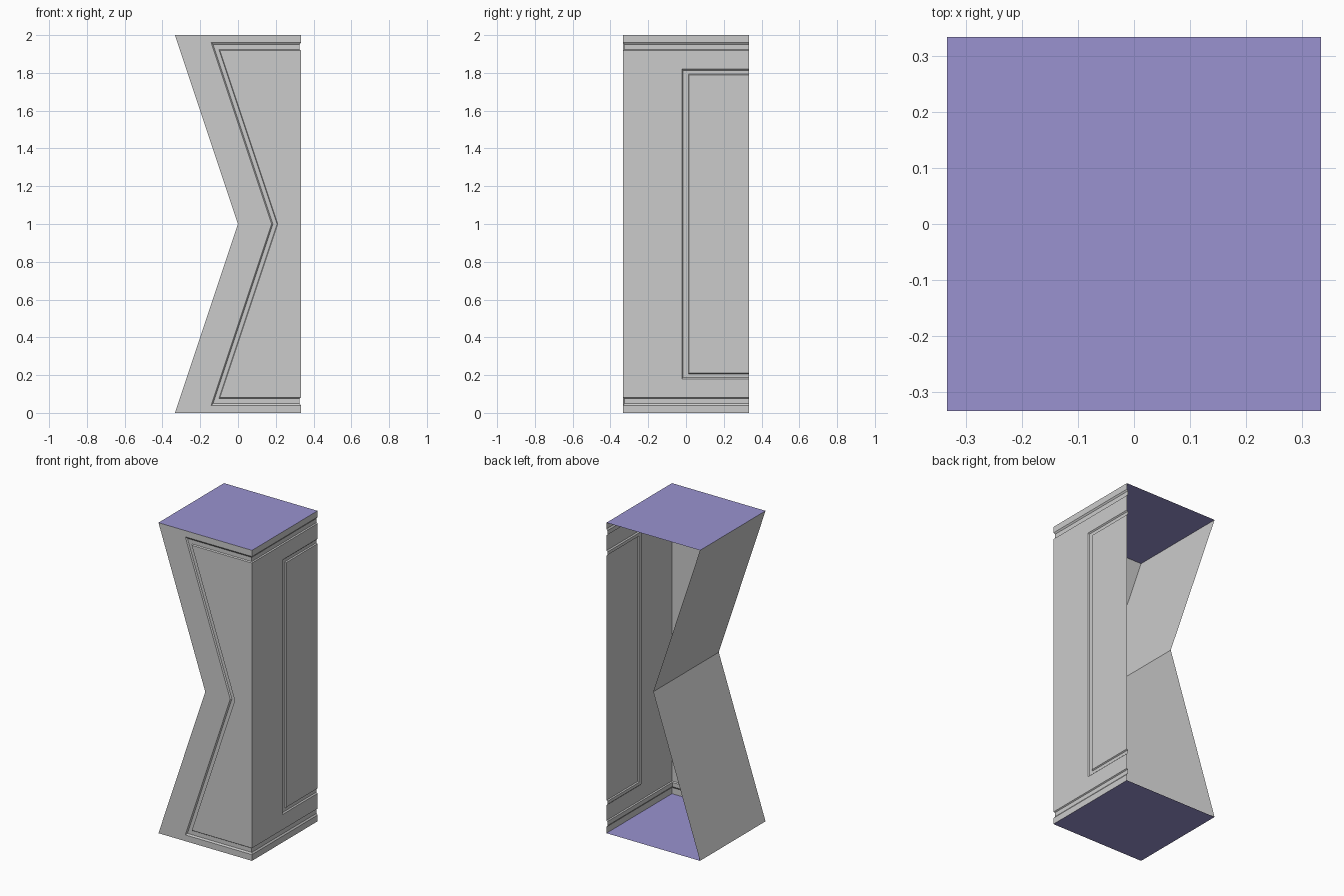
import bpy, bmesh
from mathutils import Vector

if "Cube" in bpy.data.objects:
    bpy.data.objects.remove(bpy.data.objects["Cube"])

R = 1 / 3      # half width
D = 0.007      # groove depth


def build(name, polys, outward, colour=None):
    """Make an open sheet from polygons, every face turned towards outward."""
    bm = bmesh.new()
    for poly in polys:
        bm.faces.new([bm.verts.new(p) for p in poly])
    bmesh.ops.remove_doubles(bm, verts=bm.verts, dist=1e-5)
    bm.normal_update()
    for f in bm.faces:
        if f.normal.dot(Vector(outward)) < 0:
            f.normal_flip()
    me = bpy.data.meshes.new(name)
    bm.to_mesh(me)
    bm.free()
    ob = bpy.data.objects.new(name, me)
    bpy.context.collection.objects.link(ob)
    if colour:
        me.materials.append(colour)
    return ob


def strips(lines):
    """Quads bridging each polyline to the next one."""
    return [(a[i], a[i + 1], b[i + 1], b[i])
            for a, b in zip(lines, lines[1:]) for i in range(len(a) - 1)]


# front wall: hourglass half outline with a mitred chevron groove
def chevron(h, xm, d):
    xl = xm - h / 3
    return [(x, -R + d, 1 + z) for x, z in
            ((R - d, h), (xl, h), (xm, 0), (xl, -h), (R - d, -h))]


front = [chevron(1.0, 0.0, 0), chevron(0.96, 0.178, 0), chevron(0.95, 0.185, D),
         chevron(0.923, 0.207, D), chevron(0.918, 0.21, 0)]
inner = front[-1]
front_faces = strips(front) + [(inner[0], inner[1], inner[2]),
                               (inner[0], inner[2], inner[4]),
                               (inner[2], inner[3], inner[4])]
build("front_wall", front_faces, (0, -1, 0))

# right wall: horizontal grooves near both ends
side = []
for s in (1, -1):
    side += strips([[(R - d, -R + d, 1 + s * h), (R - d, R, 1 + s * h)]
                    for h, d in ((1, 0), (0.96, 0), (0.95, D), (0.923, D), (0.918, 0))])


# right wall: panel groove running off the open back edge
def panel(h, y, d):
    return [(R - d, R, 1 + h), (R - d, y, 1 + h), (R - d, y, 1 - h), (R - d, R, 1 - h)]


frame = [panel(0.918, -R, 0), panel(0.82, -0.022, 0), panel(0.813, -0.015, D),
         panel(0.793, 0.012, D), panel(0.788, 0.016, 0)]
side += strips(frame) + [frame[-1]]
build("right_wall", side, (1, 0, 0))

# left wall folded inwards at mid height
build("left_wall", strips([[(x, -R, z), (x, R, z)]
                           for x, z in ((-R, 0), (0, 1), (-R, 2))]), (-1, 0, 0))

# coloured top and bottom caps
purple = bpy.data.materials.new("purple")
purple.diffuse_color = (0.32, 0.29, 0.63, 1)
purple.use_nodes = True
purple.node_tree.nodes["Principled BSDF"].inputs["Base Color"].default_value = purple.diffuse_color
for name, z, n in (("top_cap", 2, 1), ("bottom_cap", 0, -1)):
    build(name, [[(-R, -R, z), (R, -R, z), (R, R, z), (-R, R, z)]], (0, 0, n), purple)
